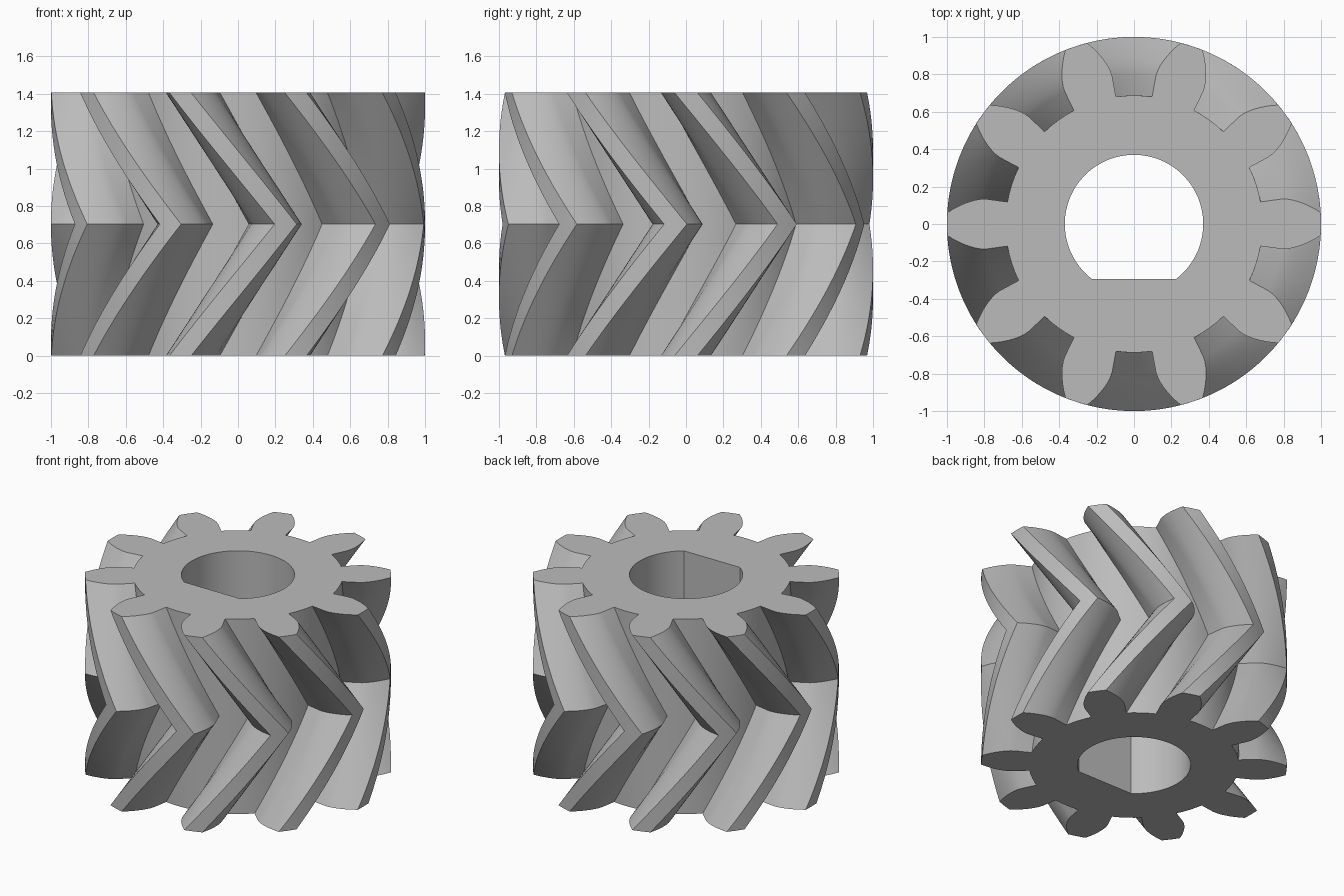
import bpy, bmesh
from math import sin, cos, acos, asin, sqrt, pi, radians, degrees

cube = bpy.data.objects.get("Cube")
if cube:
    bpy.data.objects.remove(cube)

TEETH, HEIGHT, TWIST = 10, 1.406, radians(32.8)
ROOT, BASE, TIP = 0.687, 0.80, 1.0
BORE, FLAT_Y = 0.37, -0.295
LAYERS = 40  # slices over the whole height, even so that one lies on the chevron


def flank():
    """Half tooth from root to tip as (radius, half angle), following an involute."""
    points = [(ROOT, radians(9.9))]
    for i in range(8):
        r = BASE + (TIP - BASE) * i / 7
        spread = sqrt((r / BASE) ** 2 - 1) - acos(BASE / r)
        points.append((r, radians(9.6) - spread))
    return points


def gear_outline():
    half = flank()
    tooth = [(r, -a) for r, a in half] + [(TIP, 0)] + [(r, a) for r, a in reversed(half)]
    pitch = 2 * pi / TEETH
    gap_start = half[0][1]
    gap = pitch - 2 * gap_start
    tooth += [(ROOT, gap_start + gap * k / 4) for k in (1, 2, 3)]
    return [(r, a + n * pitch) for n in range(TEETH) for r, a in tooth]


def bore_outline():
    """Round hole with one flat side."""
    start = asin(FLAT_Y / BORE)
    sweep = pi - 2 * start
    return [(BORE, start + sweep * k / 72) for k in range(73)]


def add_wall(bm, outline, twist):
    """Stack the outline in slices, turning it towards mid height, and skin it."""
    rings = []
    for k in range(LAYERS + 1):
        t = k / LAYERS
        turn = twist * (1 - abs(2 * t - 1))
        rings.append([bm.verts.new((r * cos(a + turn), r * sin(a + turn), t * HEIGHT))
                      for r, a in outline])
    n = len(outline)
    for low, high in zip(rings, rings[1:]):
        for i in range(n):
            j = (i + 1) % n
            bm.faces.new((low[i], low[j], high[j], high[i]))
    return rings[0], rings[-1]


def ring_edges(bm, ring):
    return [bm.edges.get((v, ring[(i + 1) % len(ring)])) for i, v in enumerate(ring)]


# Toothed outer wall, straight bore, and flat end faces between them
bm = bmesh.new()
outer = add_wall(bm, gear_outline(), TWIST)
inner = add_wall(bm, bore_outline(), 0)
for rim, hole in zip(outer, inner):
    bmesh.ops.triangle_fill(bm, use_beauty=True,
                            edges=ring_edges(bm, rim) + ring_edges(bm, hole))
bmesh.ops.recalc_face_normals(bm, faces=bm.faces)
mesh = bpy.data.meshes.new("herringbone_gear")
bm.to_mesh(mesh)
bm.free()

gear = bpy.data.objects.new("herringbone_gear", mesh)
bpy.context.collection.objects.link(gear)

# Plain grey material
grey = bpy.data.materials.new("plain_grey")
grey.use_nodes = True
colour = (0.5, 0.5, 0.5, 1)
grey.diffuse_color = colour
grey.node_tree.nodes["Principled BSDF"].inputs["Base Color"].default_value = colour
mesh.materials.append(grey)

# Smooth flanks with crisp tooth edges
bpy.ops.object.select_all(action="DESELECT")
gear.select_set(True)
bpy.context.view_layer.objects.active = gear
bpy.ops.object.shade_smooth_by_angle(angle=radians(25))
